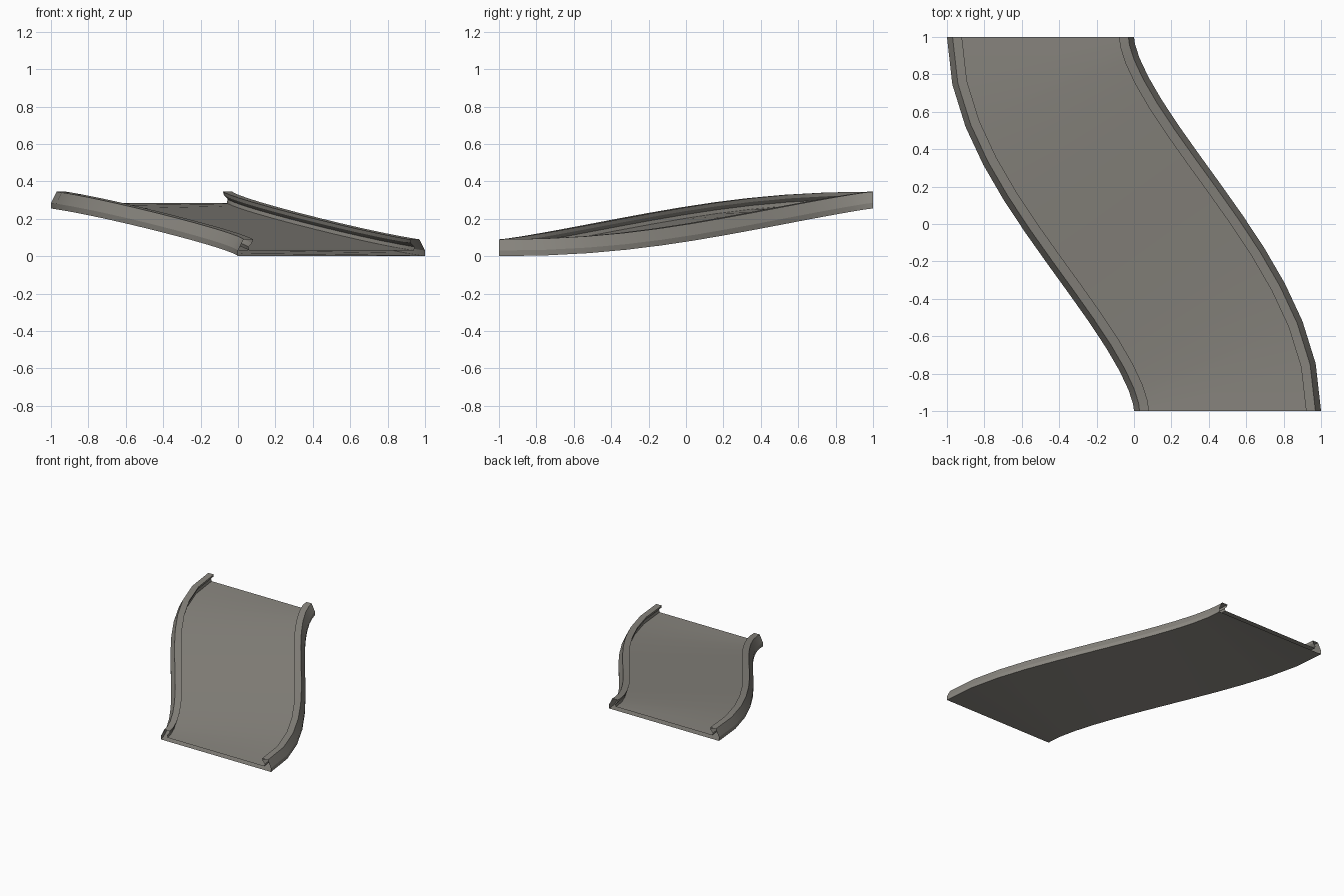
import bpy, bmesh, math
from mathutils import Vector

if "Cube" in bpy.data.objects:
    bpy.data.objects.remove(bpy.data.objects["Cube"])

STEPS = 13
RISE = 0.255
HANDLE = 0.62   # length of the path handles along y

mat = bpy.data.materials.new("warm_grey")
mat.diffuse_color = (0.25, 0.238, 0.212, 1)
mat.use_nodes = True
mat.node_tree.nodes["Principled BSDF"].inputs["Base Color"].default_value = mat.diffuse_color

# Cross-section: flat floor with an undercut rail at each edge (x offset, z)
half = [(-0.5, 0.0), (-0.5, 0.03), (-0.47, 0.09), (-0.42, 0.09),
        (-0.425, 0.07), (-0.445, 0.05), (-0.44, 0.03)]
profile = half + [(-x, z) for x, z in reversed(half)]

# S-shaped path as a cubic curve, rising from front to back
ctrl = [Vector((0.5, -1, 0)), Vector((0.5, -1 + HANDLE, 0)),
        Vector((-0.5, 1 - HANDLE, RISE)), Vector((-0.5, 1, RISE))]


def path(t):
    a, b, c, d = ctrl
    s = 1 - t
    pos = a * s**3 + b * 3 * s * s * t + c * 3 * s * t * t + d * t**3
    tan = (b - a) * 3 * s * s + (c - b) * 6 * s * t + (d - c) * 3 * t * t
    side = Vector((tan.y, -tan.x, 0)).normalized()
    return pos, side


# Sweep the section along the path; the joining ends stay open
bm = bmesh.new()
rings = []
for i in range(STEPS + 1):
    pos, side = path(i / STEPS)
    rings.append([bm.verts.new(pos + side * x + Vector((0, 0, z)))
                  for x, z in profile])
n = len(profile)
for r0, r1 in zip(rings, rings[1:]):
    for k in range(n):
        j = (k + 1) % n
        bm.faces.new((r0[k], r0[j], r1[j], r1[k]))
bm.normal_update()

# Make sure the underside faces down
bottom = min(bm.faces, key=lambda f: f.calc_center_median().z)
if bottom.normal.z > 0:
    bmesh.ops.reverse_faces(bm, faces=bm.faces[:])

mesh = bpy.data.meshes.new("curved_ramp_track")
bm.to_mesh(mesh)
bm.free()
mesh.materials.append(mat)
track = bpy.data.objects.new("curved_ramp_track", mesh)
bpy.context.collection.objects.link(track)

bpy.context.view_layer.objects.active = track
track.select_set(True)
bpy.ops.object.shade_smooth_by_angle(angle=math.radians(20))
